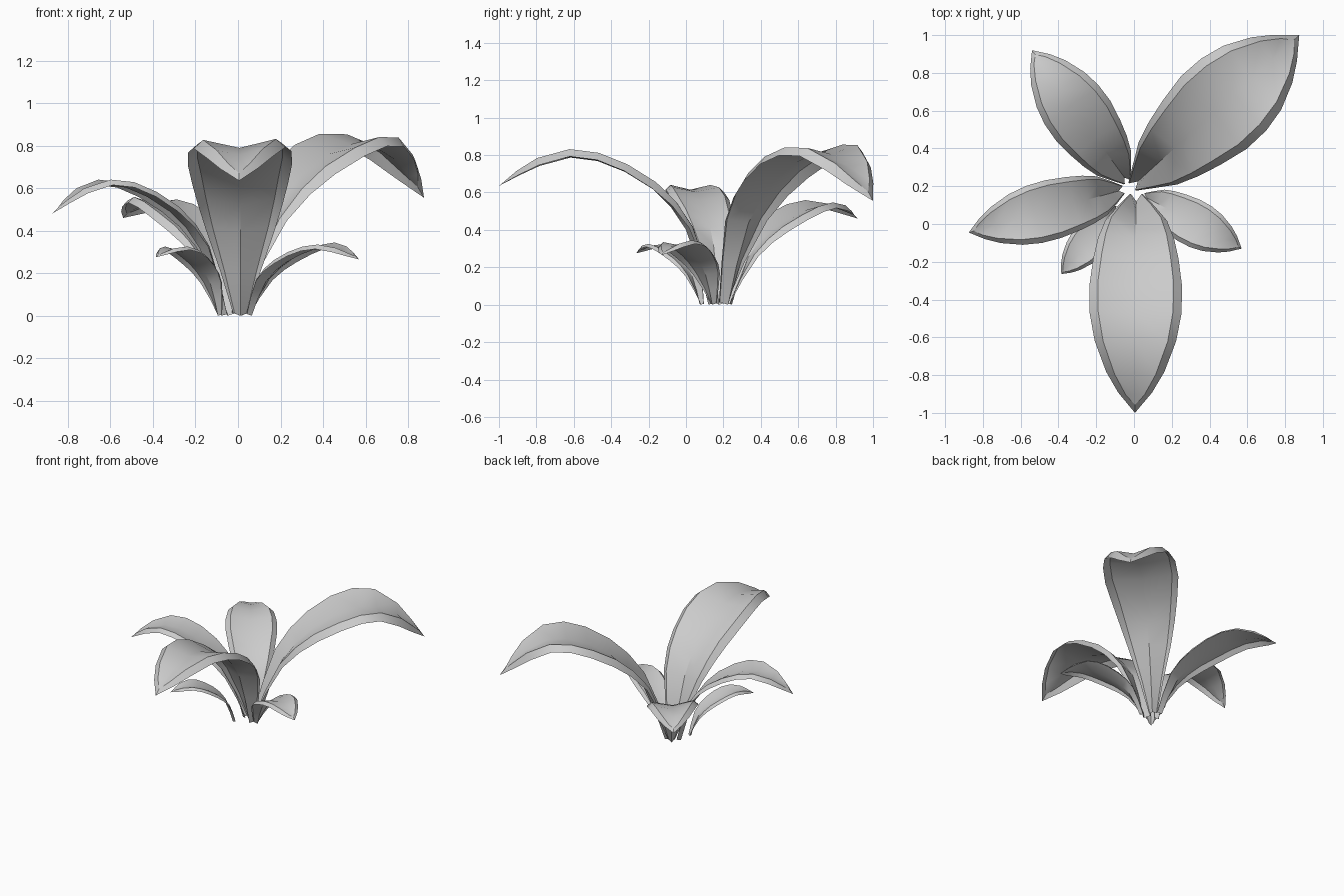
import bpy, bmesh
from mathutils import Vector

if "Cube" in bpy.data.objects:
    bpy.data.objects.remove(bpy.data.objects["Cube"])

# Shared leaf shape: distance along, height, half-width (all relative to 1)
PROFILE = [(0, 0, .14), (.045, .25, .38), (.107, .505, .66), (.18, .66, .81),
           (.27, .785, .91), (.40, .90, .99), (.53, .975, .98),
           (.66, 1.0, .87), (.81, .96, .62), (.91, .895, .36), (1, .81, 0)]
UP = Vector((0, 0, 1))


def leaf(name, base, tip, peak, half_width, reach=0.0, roll=0.0, waist=0.0):
    base = Vector((base[0], base[1], 0))
    run = Vector((tip[0], tip[1], 0)) - base
    length = run.length
    out = run.normalized()
    side = Vector((-out.y, out.x, 0))
    # Fit the arch so it reaches both the peak and the tip height
    a = (peak - .44 * tip[2]) / .644
    b = tip[2] - .81 * a
    # "reach" moves the crown of the arch further out
    spine = [base + out * (length * (r + reach * r * (1 - r) ** 1.5)) + UP * (a * z + b * r * r)
             for r, z, _ in PROFILE]
    bm = bmesh.new()
    rows = []
    last = len(spine) - 1
    for i, p in enumerate(spine[:-1]):
        t = (spine[i + 1] - spine[max(i - 1, 0)]).normalized()
        n = side.cross(t)
        if n.z < 0:
            n = -n
        w = PROFILE[i][2] * half_width * (1 - waist * max(0, 1 - i / 5))
        f = 1 - .18 / PROFILE[i][2] if 3 < i < last - 1 else (.8 if i < 4 else .55)
        near_tip = i - (last - 2)
        lift = half_width * (.16, .11, .05)[max(0, near_tip + 1)]
        # The rim is bent down except at the narrow base
        drop = half_width * (.16 * (1 - min(1, i / 4))) if near_tip < 0 else -.05 * half_width
        section = [(-w, drop), (-w * f, lift), (0, 0), (w * f, lift), (w, drop)]
        rows.append([bm.verts.new(p + side * s + n * h + UP * (roll * s * i / last))
                     for s, h in section])
    # Pointed end: the inner blade stops just short of the tip
    end = bm.verts.new(Vector(tip))
    inner = bm.verts.new(spine[-1].lerp(spine[-2], .42) + UP * (.03 * half_width))
    for r0, r1 in zip(rows, rows[1:]):
        for j in range(4):
            bm.faces.new((r0[j], r0[j + 1], r1[j + 1], r1[j]))
    r = rows[-1]
    bm.faces.new((r[0], r[1], inner, end))
    bm.faces.new((r[1], r[2], inner))
    bm.faces.new((r[2], r[3], inner))
    bm.faces.new((r[3], r[4], end, inner))
    bmesh.ops.recalc_face_normals(bm, faces=bm.faces)
    bm.normal_update()
    if sum(f.normal.z * f.calc_area() for f in bm.faces) < 0:
        bmesh.ops.reverse_faces(bm, faces=bm.faces)
    mesh = bpy.data.meshes.new(name)
    bm.to_mesh(mesh)
    bm.free()
    ob = bpy.data.objects.new(name, mesh)
    bpy.context.collection.objects.link(ob)
    bpy.ops.object.select_all(action='DESELECT')
    ob.select_set(True)
    bpy.context.view_layer.objects.active = ob
    bpy.ops.object.shade_smooth_by_angle()


# Large leaves
leaf("leaf_front", (.012, .12), (.005, -1, .635), .79, .248, roll=.02)
leaf("leaf_back_right", (.02, .225), (.875, 1, .555), .805, .262, .38, .06, .2)
# Medium leaves
leaf("leaf_back_left", (-.05, .245), (-.54, .92, .46), .525, .18, .25, .07, .1)
leaf("leaf_left", (-.08, .175), (-.875, -.045, .48), .615, .16, .2)
# Small leaves
leaf("leaf_right", (.065, .14), (.57, -.13, .265), .32, .125, .25, .08)
leaf("leaf_front_left", (-.095, .075), (-.385, -.265, .275), .31, .1, .13)
